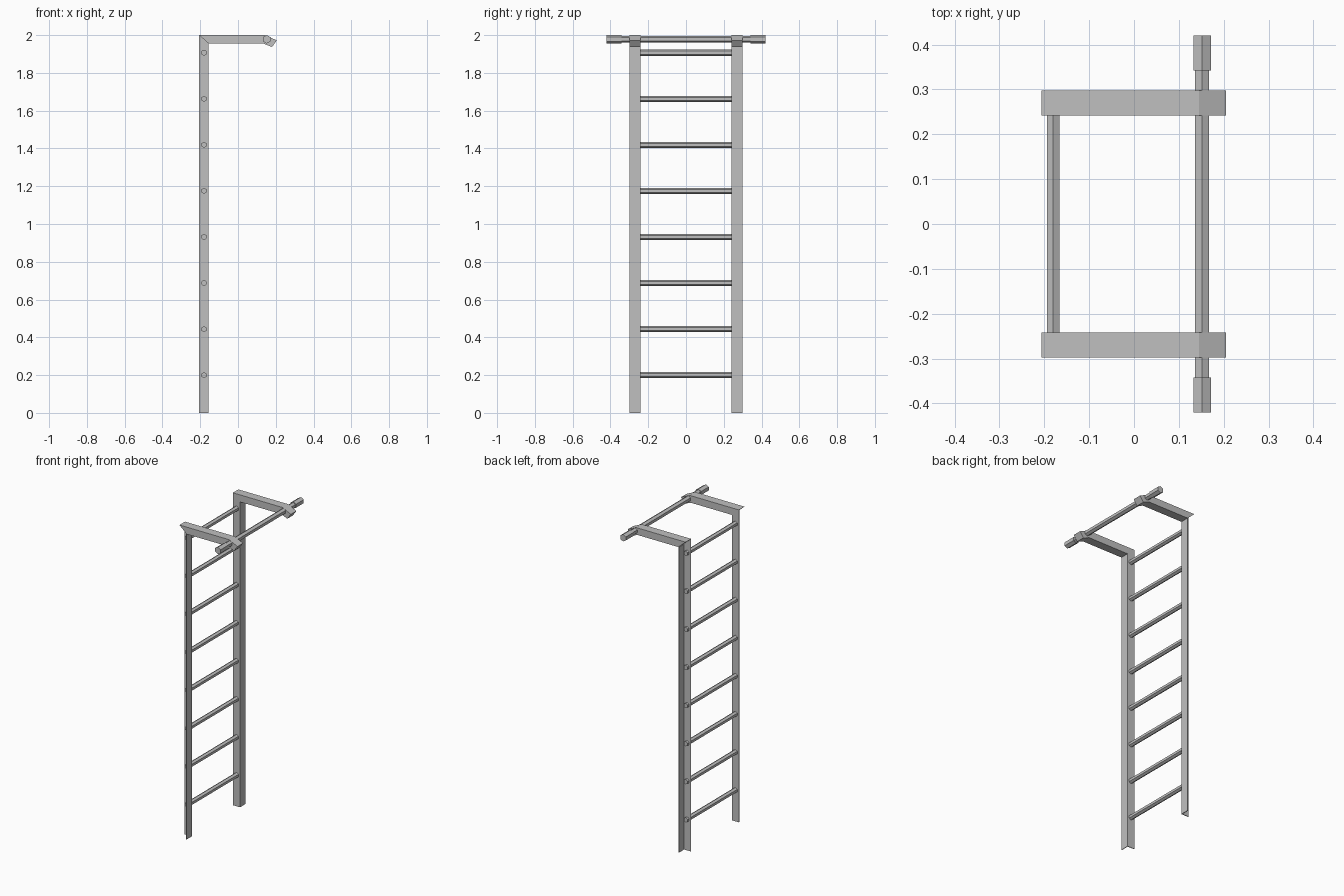
import bpy, bmesh
from math import pi

cube = bpy.data.objects.get("Cube")
if cube:
    bpy.data.objects.remove(cube, do_unlink=True)

GRAY = (0.53, 0.53, 0.53, 1)
steel = bpy.data.materials.new("gray_steel")
steel.use_nodes = True
steel.diffuse_color = GRAY
steel.node_tree.nodes["Principled BSDF"].inputs["Base Color"].default_value = GRAY


def mirrored_prism(name, profile, y0, y1):
    """Extrude an (x, z) profile from y0 to y1 and mirror it across y."""
    bm = bmesh.new()
    face = bm.faces.new([bm.verts.new((x, y0, z)) for x, z in profile])
    ext = bmesh.ops.extrude_face_region(bm, geom=[face])
    verts = [g for g in ext["geom"] if isinstance(g, bmesh.types.BMVert)]
    bmesh.ops.translate(bm, verts=verts, vec=(0, y1 - y0, 0))
    bmesh.ops.recalc_face_normals(bm, faces=bm.faces)
    mesh = bpy.data.meshes.new(name)
    bm.to_mesh(mesh)
    bm.free()
    mesh.materials.append(steel)
    obj = bpy.data.objects.new(name, mesh)
    bpy.context.collection.objects.link(obj)
    mod = obj.modifiers.new("mirror", "MIRROR")
    mod.use_axis = (False, True, False)


def hex_bar(name, x, y, z, radius, length):
    """Six-sided bar lying along y, with an edge on top."""
    bpy.ops.mesh.primitive_cylinder_add(vertices=6, radius=radius, depth=length,
                                        location=(x, y, z), rotation=(pi / 2, 0, 0))
    obj = bpy.context.object
    obj.name = name
    obj.data.materials.append(steel)


BACK, FRONT = -0.206, -0.155      # rail depth range
INNER, OUTER = 0.242, 0.298       # rail width range
TOP, ARM_BOTTOM = 2.0, 1.955
THIN = 0.004

# Angle-section uprights, mitred under the arms
mirrored_prism("rail_side_flange",
               [(BACK, 0), (FRONT, 0), (FRONT, ARM_BOTTOM), (BACK, TOP)],
               INNER, INNER + THIN)
mirrored_prism("rail_face_flange",
               [(FRONT - THIN, 0), (FRONT, 0), (FRONT, ARM_BOTTOM), (FRONT - THIN, ARM_BOTTOM)],
               INNER, OUTER)

# Overhead arms with a mitred root and a bent-down tip
mirrored_prism("overhead_arm",
               [(BACK, TOP), (FRONT, ARM_BOTTOM), (0.135, ARM_BOTTOM),
                (0.18, 1.937), (0.205, 1.972), (0.145, TOP)],
               INNER, OUTER)

# Rungs poking slightly through the uprights
for i in range(8):
    hex_bar(f"rung_{i + 1}", -0.18, 0, 0.2 + i * 0.2438, 0.016, 0.52)

# Pull-up bar and hand grips
BAR_X, BAR_Z = 0.152, 1.978
hex_bar("pull_up_bar", BAR_X, 0, BAR_Z, 0.018, 0.83)
for side, name in ((1, "back_grip"), (-1, "front_grip")):
    hex_bar(name, BAR_X, side * 0.381, BAR_Z, 0.0225, 0.078)
